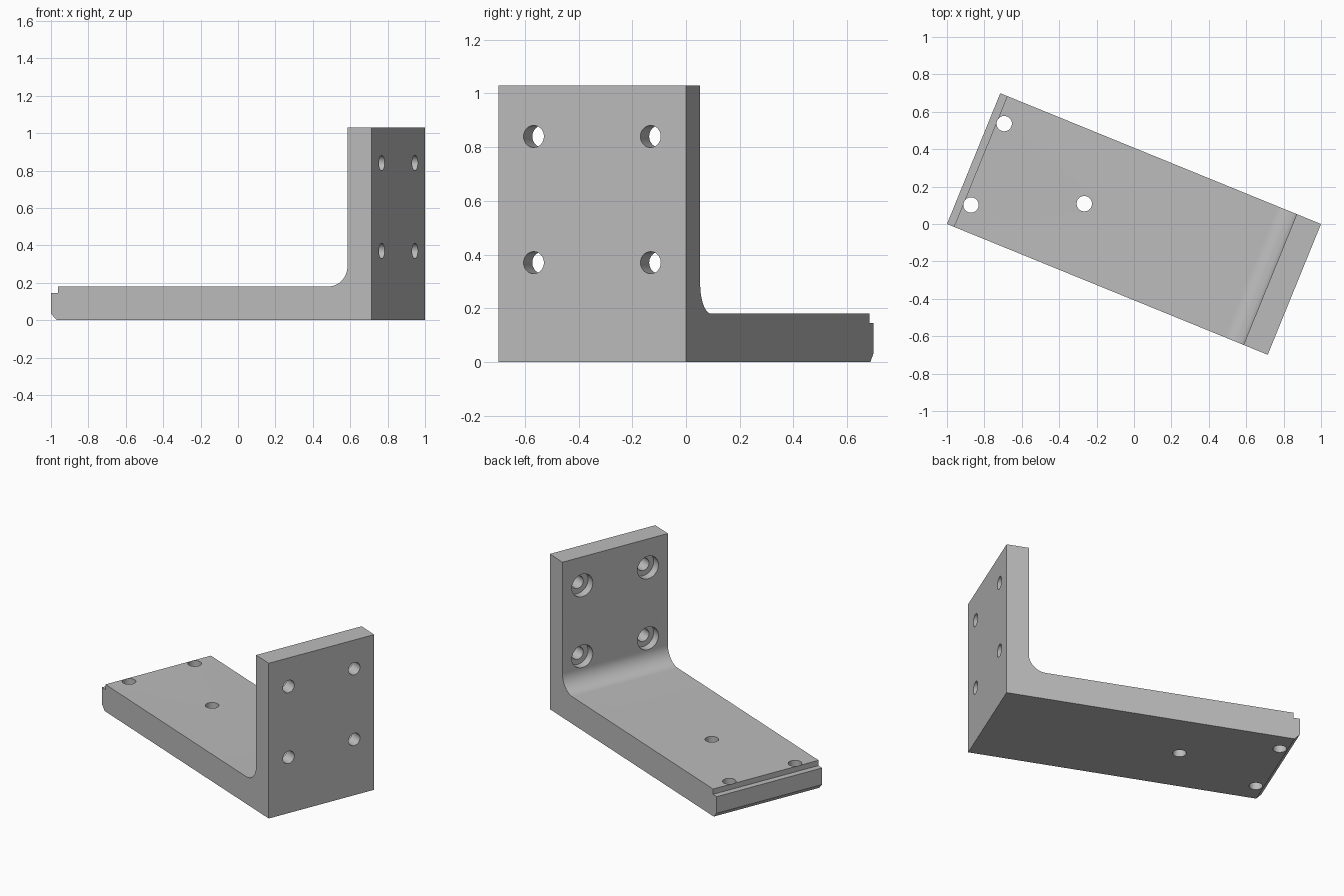
import bpy, bmesh, math
from mathutils import Matrix, Vector

if "Cube" in bpy.data.objects:
    bpy.data.objects.remove(bpy.data.objects["Cube"])

L, W, H = 1.852, 0.755, 1.03      # length, width, height
BASE_T, WALL_T = 0.18, 0.14       # plate thicknesses
R_FILLET, R_HOLE, R_BORE, BORE_DEPTH = 0.11, 0.041, 0.075, 0.053
a, w = L / 2, W / 2
wall = a - WALL_T                 # inner face of the upright
turn = Matrix.Rotation(-math.atan2(W, L), 4, 'Z')

grey = bpy.data.materials.new("plain_grey")
grey.diffuse_color = (0.5, 0.5, 0.5, 1)
grey.use_nodes = True
grey.node_tree.nodes["Principled BSDF"].inputs["Base Color"].default_value = grey.diffuse_color


def add_object(name, bm):
    me = bpy.data.meshes.new(name)
    bmesh.ops.recalc_face_normals(bm, faces=bm.faces)
    bm.to_mesh(me)
    bm.free()
    ob = bpy.data.objects.new(name, me)
    bpy.context.collection.objects.link(ob)
    ob.matrix_world = turn
    return ob


def drill(bm, start, axis, radius, depth):
    """Closed cylinder from start along axis."""
    axis = Vector(axis)
    place = Matrix.Translation(Vector(start) + axis * depth / 2)
    bmesh.ops.create_cone(bm, cap_ends=True, segments=40, radius1=radius, radius2=radius,
                          depth=depth, matrix=place @ axis.to_track_quat('Z', 'Y').to_matrix().to_4x4())


# L-shaped side profile: chamfered toe, stepped lip, filleted inner corner
profile = [(-a + 0.033, 0), (a, 0), (a, H), (wall, H)]
for i in range(17):
    t = math.radians(90 * i / 16)
    profile.append((wall - R_FILLET + R_FILLET * math.cos(t),
                    BASE_T + R_FILLET - R_FILLET * math.sin(t)))
profile += [(-a + 0.04, BASE_T), (-a + 0.04, 0.145), (-a, 0.145), (-a, 0.035)]

bm = bmesh.new()
face = bm.faces.new([bm.verts.new((x, -w, z)) for x, z in profile])
ext = bmesh.ops.extrude_face_region(bm, geom=[face])
bmesh.ops.translate(bm, vec=(0, W, 0), verts=[g for g in ext["geom"] if isinstance(g, bmesh.types.BMVert)])
bracket = add_object("angle_bracket", bm)
bracket.data.materials.append(grey)

# Through holes in the base and the upright
holes = bmesh.new()
for x, y in ((-0.845, -0.235), (-0.845, 0.235), (-0.287, 0)):
    drill(holes, (x, y, -0.05), (0, 0, 1), R_HOLE, BASE_T + 0.1)
bores = bmesh.new()
for y in (-0.235, 0.235):
    for z in (0.37, 0.84):
        drill(holes, (wall - 0.05, y, z), (1, 0, 0), R_HOLE, WALL_T + 0.1)
        # Counterbore on the inner face
        drill(bores, (wall - 0.05, y, z), (1, 0, 0), R_BORE, BORE_DEPTH + 0.05)

cutters = [add_object("hole_cutter", holes), add_object("counterbore_cutter", bores)]
for cutter in cutters:
    cutter.hide_render = True
    mod = bracket.modifiers.new(cutter.name, 'BOOLEAN')
    mod.operation, mod.solver, mod.object = 'DIFFERENCE', 'EXACT', cutter

# Bake the cuts, then discard the cutters
bpy.context.view_layer.update()
cut = bpy.data.meshes.new_from_object(bracket.evaluated_get(bpy.context.evaluated_depsgraph_get()))
bracket.modifiers.clear()
bracket.data = cut
for cutter in cutters:
    bpy.data.objects.remove(cutter)

bpy.context.view_layer.objects.active = bracket
bracket.select_set(True)
bpy.ops.object.shade_smooth_by_angle(angle=math.radians(30))
